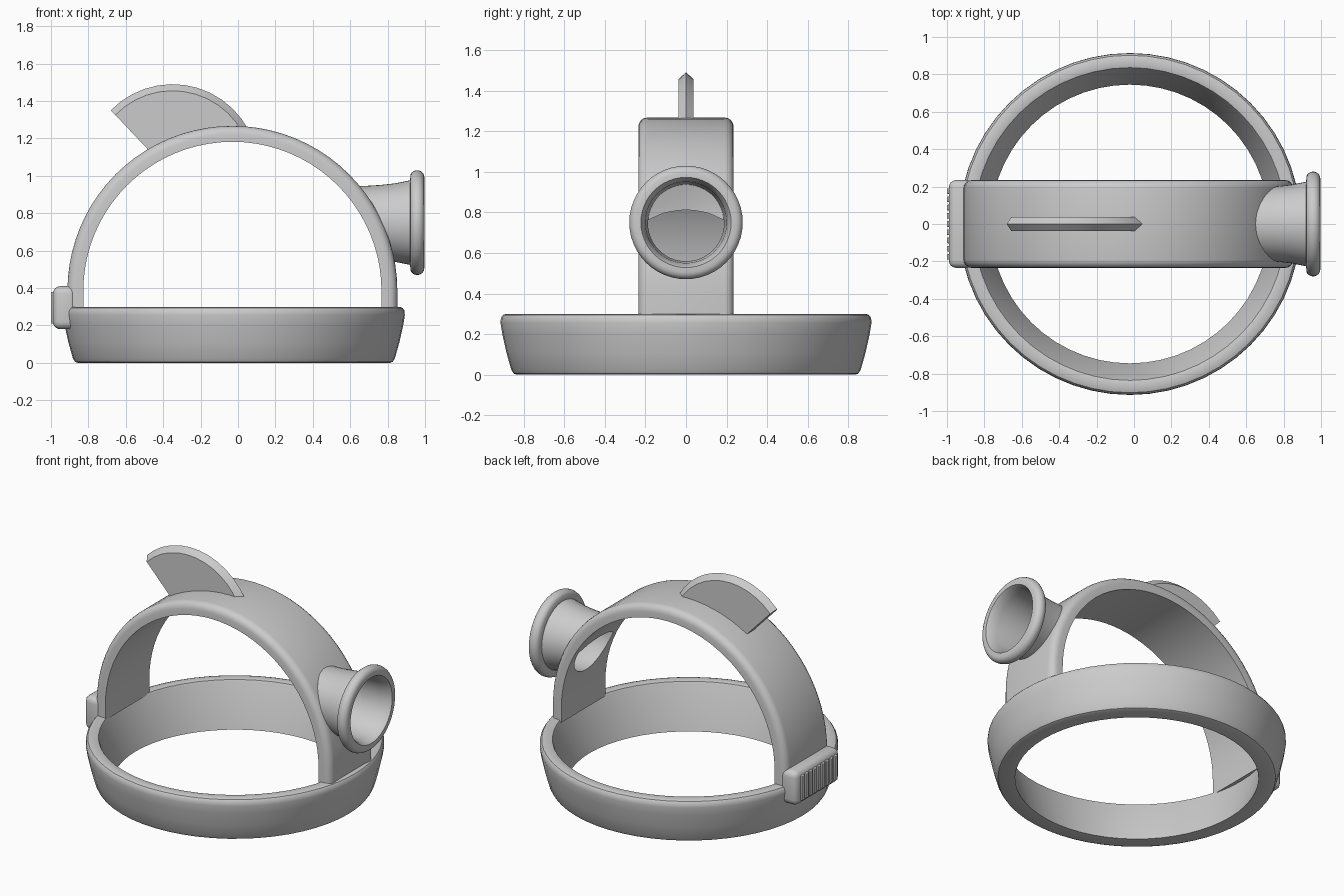
import bpy, bmesh
from math import sin, cos, pi, radians
from mathutils import Matrix

if "Cube" in bpy.data.objects:
    bpy.data.objects.remove(bpy.data.objects["Cube"])

CX, CZ = -0.03, 0.385          # arch centre


def finish(bm, name, angle=35):
    bmesh.ops.remove_doubles(bm, verts=bm.verts, dist=1e-5)
    bmesh.ops.recalc_face_normals(bm, faces=bm.faces)
    me = bpy.data.meshes.new(name)
    bm.to_mesh(me)
    bm.free()
    ob = bpy.data.objects.new(name, me)
    bpy.context.collection.objects.link(ob)
    smooth(ob, angle)
    return ob


def smooth(ob, angle=35):
    bpy.ops.object.select_all(action='DESELECT')
    ob.select_set(True)
    bpy.context.view_layer.objects.active = ob
    bpy.ops.object.shade_smooth_by_angle(angle=radians(angle))


def skin(rows, name, loop_rows=False, loop_section=True, caps=False, angle=35):
    """Join a list of equal-length cross-sections into a surface."""
    bm = bmesh.new()
    v = [[bm.verts.new(p) for p in r] for r in rows]
    n, m = len(v), len(v[0])
    for i in range(n if loop_rows else n - 1):
        for j in range(m if loop_section else m - 1):
            a, b = v[i], v[(i + 1) % n]
            bm.faces.new((a[j], a[(j + 1) % m], b[(j + 1) % m], b[j]))
    if caps:
        bm.faces.new(v[0])
        bm.faces.new(v[-1])
    return finish(bm, name, angle)


def lathe(profile, name, place, closed, seg=48):
    """Spin (radius, height) points about z, then move with a matrix."""
    rows = []
    for i in range(seg):
        a = 2 * pi * i / seg
        rows.append([place @ Matrix.Rotation(a, 4, 'Z') @ Matrix.Translation((r, 0, h)).to_translation()
                     for r, h in profile])
    return skin(rows, name, True, closed)


def cut(ob, cutter):
    mod = ob.modifiers.new("cut", 'BOOLEAN')
    mod.operation, mod.solver, mod.object = 'DIFFERENCE', 'EXACT', cutter
    bpy.ops.object.select_all(action='DESELECT')
    ob.select_set(True)
    bpy.context.view_layer.objects.active = ob
    bpy.ops.object.modifier_apply(modifier=mod.name)


def box(name, x, y, z, bevel):
    bm = bmesh.new()
    bmesh.ops.create_cube(bm, size=1)
    for v in bm.verts:
        v.co = [(lo + hi) / 2 + c * (hi - lo) for c, (lo, hi) in zip(v.co, (x, y, z))]
    bmesh.ops.bevel(bm, geom=bm.edges[:], offset=bevel, segments=4, profile=0.5, affect='EDGES')
    return finish(bm, name)


# Flared base ring
lathe([(0.745, 0), (0.835, 0), (0.85, 0.006), (0.861, 0.025), (0.885, 0.11), (0.905, 0.2),
       (0.914, 0.255), (0.912, 0.28), (0.902, 0.294), (0.885, 0.3), (0.85, 0.3),
       (0.836, 0.296), (0.83, 0.285)],
      "base_ring", Matrix.Translation((-0.022, 0, 0)), True, 56)

# Arched band: section with rounded outer edges swept over the top
W, RI, RO, B = 0.235, 0.797, 0.882, 0.045
section = [(RI, -W)]
section += [(RO - B + B * sin(t), -W + B - B * cos(t)) for t in (k * pi / 8 for k in range(5))]
section += [(r, -y) for r, y in reversed(section)]
stations = [(0, 0.285)] + [(pi * k / 40, CZ) for k in range(41)] + [(pi, 0.285)]
band = skin([[(CX + r * cos(a), y, z + r * sin(a)) for r, y in section] for a, z in stations],
            "arch_band", caps=True)

# Lamp tube with rolled rim, axis along x
along_x = Matrix.Translation((0, 0, 0.75)) @ Matrix.Rotation(pi / 2, 4, 'Y')
rim = [(0.245 + 0.035 * cos(t), 0.958 + 0.038 * sin(t))
       for t in (radians(d) for d in range(-70, 91, 20))]
tube = lathe([(0, 0.58), (0.194, 0.58), (0.196, 0.68), (0.201, 0.76), (0.21, 0.84), (0.226, 0.92)]
             + rim + [(0.225, 0.997), (0, 0.997)], "lamp_tube", along_x, False)

# Tube bore with a slightly domed end, and the space under the arch
bore = lathe([(0, 0.64), (0.06, 0.643), (0.12, 0.653), (0.187, 0.672), (0.2, 0.93),
              (0.213, 0.98), (0.235, 1.02), (0, 1.02)], "bore_cutter", along_x, False)
space = lathe([(0, -0.5), (0.83, -0.5), (0.83, 0.5), (0, 0.5)], "space_cutter",
              Matrix.Translation((CX, 0, CZ)) @ Matrix.Rotation(pi / 2, 4, 'X'), False, 80)
cut(tube, space)
cut(tube, bore)
cut(band, bore)
for ob in (tube, band):
    smooth(ob)
for ob in (bore, space):
    bpy.data.objects.remove(ob)

# Crest fin: arc with a ridged top edge, foot sunk in the band
fin = []
N = 12
for k in range(N + 1):
    t = radians(28 + 108 * k / N)
    f = radians(4 - 34.4 * k / N)
    foot = (CX + 0.85 * sin(f), CZ + 0.85 * cos(f))
    side = (-0.35 + 0.425 * cos(t), 1.03 + 0.425 * sin(t))
    top = (-0.35 + 0.46 * cos(t), 1.03 + 0.46 * sin(t))
    fin.append([(p[0], y, p[1]) for p, y in
                ((foot, -0.038), (side, -0.038), (top, 0), (side, 0.038), (foot, 0.038))])
skin(fin, "crest_fin", caps=True, angle=25)

# Rear clasp with upright ribs
box("rear_clasp", (-0.99, -0.86), (-W, W), (0.18, 0.41), 0.04)
for k in range(9):
    y = -0.176 + 0.044 * k
    box(f"clasp_rib_{k + 1}", (-1.0, -0.96), (y - 0.015, y + 0.015), (0.21, 0.38), 0.005)
